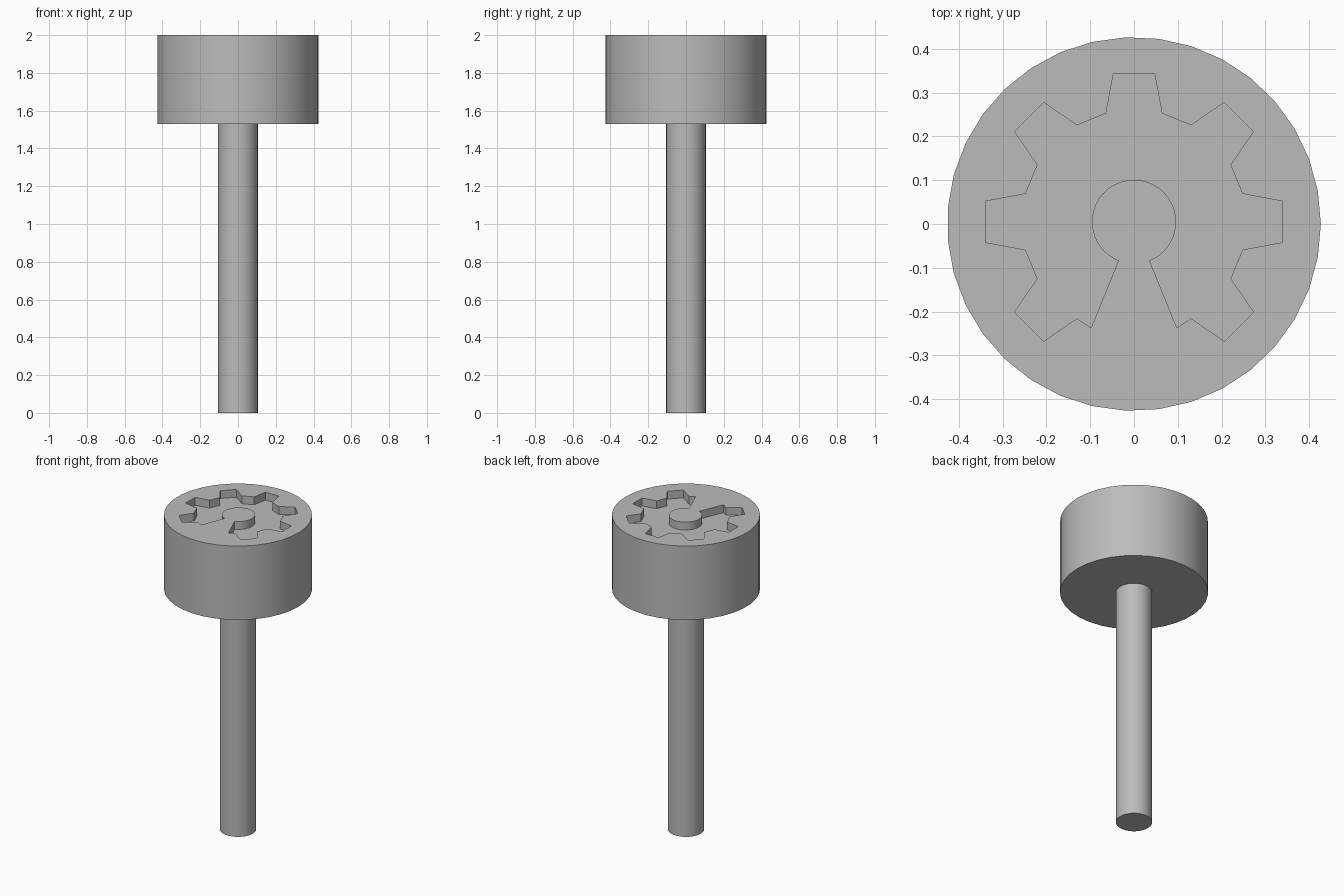
import bpy, bmesh
from math import sin, cos, atan2, pi, radians
from mathutils import Matrix, Vector

cube = bpy.data.objects.get("Cube")
if cube:
    bpy.data.objects.remove(cube, do_unlink=True)

HEAD_R, HEAD_BOTTOM, TOP = 0.427, 1.53, 2.0
SHAFT_R = 0.105
RECESS_DEPTH = 0.05
GEAR_Y = 0.005

grey = bpy.data.materials.new("plain grey")
grey.use_nodes = True
colour = (0.5, 0.5, 0.5, 1)
grey.diffuse_color = colour
grey.node_tree.nodes["Principled BSDF"].inputs["Base Color"].default_value = colour


def prism(name, outline, z0, z1):
    """Extrude a flat counter-clockwise outline from z0 to z1."""
    bm = bmesh.new()
    face = bm.faces.new([bm.verts.new((x, y, z0)) for x, y in outline])
    grown = bmesh.ops.extrude_face_region(bm, geom=[face])["geom"]
    bmesh.ops.translate(bm, vec=(0, 0, z1 - z0),
                        verts=[v for v in grown if isinstance(v, bmesh.types.BMVert)])
    bmesh.ops.recalc_face_normals(bm, faces=bm.faces)
    mesh = bpy.data.meshes.new(name)
    bm.to_mesh(mesh)
    bm.free()
    mesh.materials.append(grey)
    obj = bpy.data.objects.new(name, mesh)
    bpy.context.collection.objects.link(obj)
    return obj


def circle(radius, sides):
    return [(radius * cos(2 * pi * i / sides), radius * sin(2 * pi * i / sides))
            for i in range(sides)]


def gear_outline():
    """Seven-toothed gear with a keyhole slot that opens towards the front."""
    tooth = [(0.248, -0.064), (0.339, -0.047), (0.339, 0.047), (0.248, 0.064)]
    points = [Vector((0.098, -0.242))]
    for step in range(-1, 6):
        turn = Matrix.Rotation(radians(45 * step), 2)
        points += [turn @ Vector(p) for p in tooth]
    points.append(Vector((-0.098, -0.242)))
    # Keyhole arc, clockwise over the top from the left side of the slot
    start, end, steps = atan2(-0.09, -0.036) + 2 * pi, atan2(-0.09, 0.036), 40
    for i in range(steps + 1):
        a = start + (end - start) * i / steps
        points.append(Vector((cos(a), sin(a))) * 0.096)
    return [(p.x, p.y + GEAR_Y) for p in points]


# Round head and shaft
head = prism("head", circle(HEAD_R, 35), HEAD_BOTTOM, TOP)
shaft = prism("shaft", circle(SHAFT_R, 35), 0, HEAD_BOTTOM)

# Shallow gear recess cut into the top of the head
cutter = prism("recess_cutter", gear_outline(), TOP - RECESS_DEPTH, TOP + 0.1)
cutter.hide_render = True
cut = head.modifiers.new("gear_recess", "BOOLEAN")
cut.operation, cut.solver, cut.object = "DIFFERENCE", "EXACT", cutter
bpy.ops.object.select_all(action="DESELECT")
bpy.context.view_layer.objects.active = head
head.select_set(True)
bpy.ops.object.modifier_apply(modifier=cut.name)
bpy.data.objects.remove(cutter, do_unlink=True)

# Smooth round sides, sharp rims
shaft.select_set(True)
bpy.ops.object.shade_smooth_by_angle(angle=radians(30))
